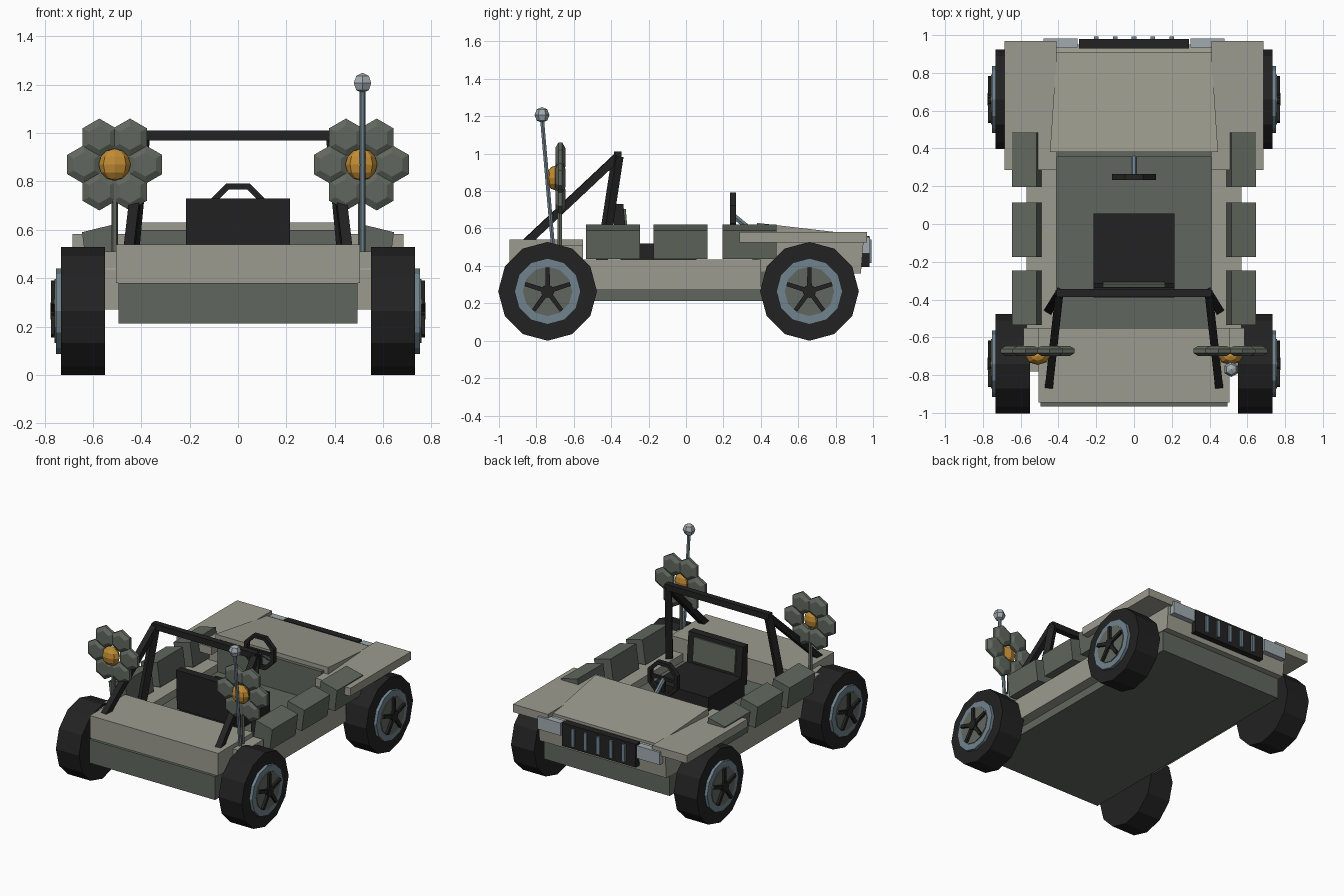
import bpy, bmesh, math
from mathutils import Vector, Matrix

if "Cube" in bpy.data.objects:
    bpy.data.objects.remove(bpy.data.objects["Cube"])


def material(name, rgb):
    m = bpy.data.materials.new(name)
    m.diffuse_color = (*rgb, 1)
    m.use_nodes = True
    m.node_tree.nodes["Principled BSDF"].inputs["Base Color"].default_value = m.diffuse_color
    return m


TAN = material("tan paint", (.33, .33, .275))
GREEN = material("dull green", (.118, .137, .112))
BLACK = material("black rubber", (.016, .016, .016))
STEEL = material("blue steel", (.16, .225, .27))
GLASS = material("pale glass", (.36, .41, .44))
ORANGE = material("orange", (.53, .26, .035))


def finish(name, bm, mat):
    bmesh.ops.recalc_face_normals(bm, faces=bm.faces)
    me = bpy.data.meshes.new(name)
    bm.to_mesh(me)
    bm.free()
    me.materials.append(mat)
    ob = bpy.data.objects.new(name, me)
    bpy.context.collection.objects.link(ob)
    return ob


def loft(name, rings, mat):
    """Skin a list of equal-length point rings and cap both ends."""
    bm = bmesh.new()
    vs = [[bm.verts.new(p) for p in r] for r in rings]
    n = len(vs[0])
    for a, b in zip(vs, vs[1:]):
        for i in range(n):
            j = (i + 1) % n
            bm.faces.new((a[i], a[j], b[j], b[i]))
    bm.faces.new(vs[0])
    bm.faces.new(vs[-1])
    return finish(name, bm, mat)


def box(name, x, y, z, mat):
    c = [(x[0], y[0]), (x[1], y[0]), (x[1], y[1]), (x[0], y[1])]
    return loft(name, [[(*p, h) for p in c] for h in z], mat)


def side_profile(name, yz, x0, x1, mat):
    return loft(name, [[(x, *p) for p in yz] for x in (x0, x1)], mat)


def disc(name, centre, r, x0, x1, n, mat):
    pts = [(centre[0] + r * math.sin(2 * math.pi * i / n),
            centre[1] + r * math.cos(2 * math.pi * i / n)) for i in range(n)]
    return side_profile(name, pts, x0, x1, mat)


def bar(name, a, b, r, n, mat):
    """Straight bar with n sides between two points."""
    a, b = Vector(a), Vector(b)
    bm = bmesh.new()
    m = (Matrix.Translation((a + b) / 2) @ (b - a).to_track_quat('Z', 'Y').to_matrix().to_4x4()
         @ Matrix.Rotation(math.pi / n, 4, 'Z'))
    bmesh.ops.create_cone(bm, cap_ends=True, segments=n, radius1=r, radius2=r,
                          depth=(b - a).length, matrix=m)
    return finish(name, bm, mat)


def ball(name, c, scale, seg, rings, mat):
    bm = bmesh.new()
    m = Matrix.Translation(c) @ Matrix.Diagonal((*scale, 1))
    bmesh.ops.create_uvsphere(bm, u_segments=seg, v_segments=rings, radius=1, matrix=m)
    return finish(name, bm, mat)


# Body: lower tub, rear deck, nose and hood
box("lower_tub", (-.495, .495), (-.965, .89), (.213, .38), GREEN)
box("rear_deck", (-.505, .505), (-.945, -.55), (.38, .54), TAN)
side_profile("nose", [(.38, .37), (.935, .36), (.95, .54), (.91, .55), (.38, .55)], -.5, .5, TAN)
loft("hood", [[(-w, y, .5), (w, y, .5), (w, y, z), (-w, y, z)]
              for w, y, z in ((.445, .38, .63), (.41, .91, .568))], TAN)
box("dashboard", (-.41, .41), (.355, .38), (.38, .6), GREEN)

for s, side in ((-1, "left"), (1, "right")):
    box(side + "_side_wall", (s * .41, s * .57), (-.55, .4), (.27, .435), TAN)
    box(side + "_rear_shelf", (s * .5, s * .585), (-.78, -.55), (.44, .51), TAN)
    box(side + "_front_fender", (s * .41, s * .685), (.285, .968), (.525, .582), TAN)
    # Side pouches
    for y in (-.39, -.03, .34):
        prof = [(.49, .45), (.625, .437), (.645, .59), (.515, .622)]
        loft(side + "_pouch", [[(s * x, y + d, z) for x, z in prof] for d in (-.145, .145)], GREEN)
    # Headlight
    box(side + "_headlight", (s * .3, s * .48), (.935, .983), (.465, .555), GLASS)
    # Wheels
    for y, end in ((-.74, "rear"), (.66, "front")):
        c = (y, .264)
        n = f"{side}_{end}_"
        disc(n + "tire", c, .264, s * .55, s * .732, 12, BLACK)
        disc(n + "rim", c, .177, s * .72, s * .753, 12, STEEL)
        disc(n + "hub", c, .132, s * .74, s * .758, 12, GREEN)
        disc(n + "hub_cap", c, .035, s * .74, s * .776, 10, BLACK)
        for k in range(5):
            t = 2 * math.pi * k / 5
            u, v = (math.sin(t), math.cos(t)), (math.cos(t), -math.sin(t))
            pts = [(c[0] + u[0] * a + v[0] * b, c[1] + u[1] * a + v[1] * b)
                   for a, b in ((0, -.013), (.127, -.011), (.127, .011), (0, .013))]
            side_profile(n + "spoke", pts, s * .745, s * .774, BLACK)
    # Roll bar legs
    top = (s * .395, -.365, .985)
    bar(side + "_roll_post", (s * .45, -.455, .4), top, .032, 4, BLACK)
    bar(side + "_roll_brace", (s * .45, -.86, .52), top, .03, 4, BLACK)
    # Flower ornament
    bar(side + "_stalk", (s * .51, -.675, .49), (s * .51, -.675, .82), .014, 6, GREEN)
    for k in range(6):
        t = math.pi * k / 3
        cx, cz = s * .51 + .127 * math.cos(t), .87 + .127 * math.sin(t)
        rings = [[(cx + r * math.sin(i * math.pi / 3), -.672 + d, cz + r * math.cos(i * math.pi / 3))
                  for i in range(6)]
                 for r, d in ((.05, -.027), (.08, -.01), (.08, .01), (.05, .027))]
        loft(side + "_petal", rings, GREEN)
    ball(side + "_flower_centre", (s * .51, -.7, .87), (.066, .046, .066), 8, 6, ORANGE)

bar("roll_crossbar", (-.41, -.365, .99), (.41, -.365, .99), .03, 4, BLACK)

# Grille with upright bars
box("grille", (-.29, .29), (.93, .98), (.395, .56), BLACK)
for i in range(-2, 3):
    box("grille_bar", (i * .1 - .012, i * .1 + .012), (.97, .993), (.415, .54), STEEL)

# Seat
box("seat_cushion", (-.215, .215), (-.35, .055), (.38, .52), BLACK)
side_profile("seat_back", [(-.38, .45), (-.31, .45), (-.335, .73), (-.39, .73)], -.215, .215, BLACK)
side_profile("seat_pad", [(-.32, .54), (-.308, .54), (-.322, .705), (-.335, .705)], -.165, .165, GREEN)

# Steering wheel: octagonal ring with spokes and column
bm = bmesh.new()
rows = []
for i in range(8):
    t = math.pi * (i + .5) / 4
    rows.append([bm.verts.new((r * math.cos(t), .25 + d, .675 + r * math.sin(t)))
                 for r, d in ((.1, -.016), (.126, -.016), (.126, .016), (.1, .016))])
for i in range(8):
    a, b = rows[i], rows[(i + 1) % 8]
    for j in range(4):
        k = (j + 1) % 4
        bm.faces.new((a[j], a[k], b[k], b[j]))
finish("steering_ring", bm, BLACK)
bar("steering_spoke", (-.11, .25, .675), (.11, .25, .675), .014, 4, BLACK)
bar("steering_spoke", (0, .25, .675), (0, .25, .565), .014, 4, BLACK)
bar("steering_column", (0, .245, .675), (0, .375, .57), .016, 6, STEEL)

# Antenna
bar("antenna_rod", (.515, -.71, .49), (.515, -.77, 1.19), .012, 6, STEEL)
ball("antenna_tip", (.515, -.77, 1.207), (.042, .04, .042), 6, 4, GLASS)
